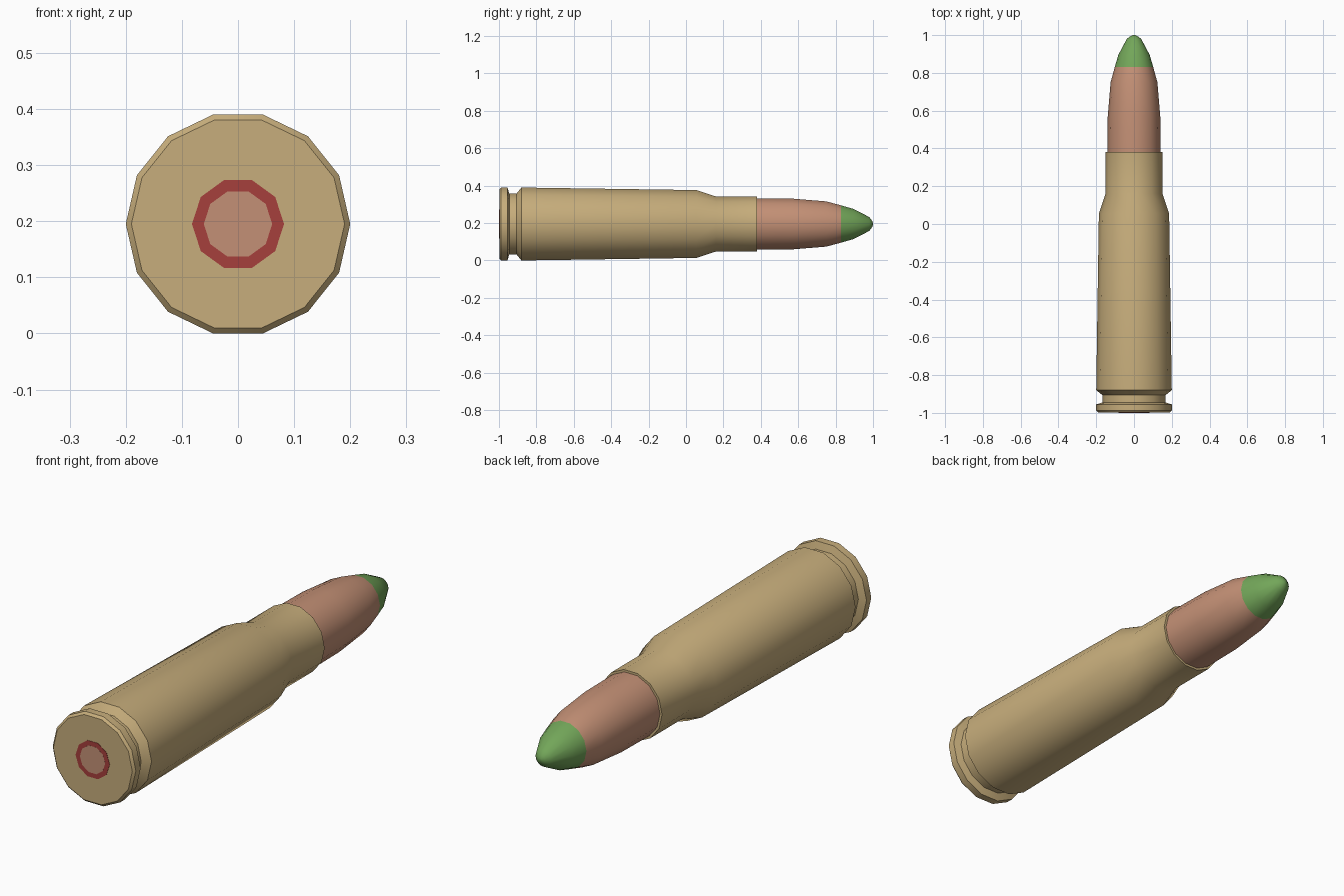
import bpy, bmesh, math

if "Cube" in bpy.data.objects:
    bpy.data.objects.remove(bpy.data.objects["Cube"])

AXIS_Z = 0.2 * math.sin(math.radians(540 / 7))  # half height of the 14-sided rim


def material(name, rgb):
    m = bpy.data.materials.new(name)
    m.diffuse_color = (*rgb, 1)
    m.use_nodes = True
    m.node_tree.nodes["Principled BSDF"].inputs["Base Color"].default_value = m.diffuse_color
    return m


brass = material("brass", (0.57, 0.42, 0.20))
copper = material("copper", (0.55, 0.28, 0.18))
green = material("green_paint", (0.17, 0.38, 0.10))
red = material("red_sealant", (0.38, 0.05, 0.045))


def revolve(name, profile, sides, mat, cap_start=False, cap_end=False):
    """Sweep (y, radius) points around the lengthwise axis."""
    bm = bmesh.new()
    rings = []
    for y, r in profile:
        rings.append([bm.verts.new((r * math.cos(2 * math.pi * i / sides), y,
                                    AXIS_Z + r * math.sin(2 * math.pi * i / sides)))
                      for i in range(sides)])
    for a, b in zip(rings, rings[1:]):
        for i in range(sides):
            j = (i + 1) % sides
            bm.faces.new((a[i], b[i], b[j], a[j]))
    if cap_start:
        bm.faces.new(rings[0])
    if cap_end:
        bm.faces.new(rings[-1][::-1])
    me = bpy.data.meshes.new(name)
    bm.to_mesh(me)
    bm.free()
    me.materials.append(mat)
    ob = bpy.data.objects.new(name, me)
    bpy.context.collection.objects.link(ob)
    bpy.ops.object.select_all(action='DESELECT')
    ob.select_set(True)
    bpy.context.view_layer.objects.active = ob
    bpy.ops.object.shade_smooth_by_angle(angle=math.radians(30))
    return ob


# Case: rim, extractor groove, tapered body, shoulder, neck and mouth lip
revolve("case", [(-0.998, 0.19), (-0.988, 0.2), (-0.955, 0.2), (-0.945, 0.168),
                 (-0.905, 0.168), (-0.88, 0.2), (0.055, 0.186), (0.16, 0.151),
                 (0.38, 0.151), (0.38, 0.141)], 14, brass, cap_start=True)

# Bullet jacket and painted tip
revolve("bullet_jacket", [(0.37, 0.141), (0.57, 0.139), (0.75, 0.124), (0.83, 0.102)],
        14, copper)
revolve("bullet_tip", [(0.83, 0.102), (0.895, 0.083), (0.98, 0.038), (0.995, 0.018),
                       (1.0, 0.005)], 14, green, cap_end=True)

# Primer disc with its sealant ring on the base
revolve("primer_ring", [(-0.9995, 0.061), (-0.9995, 0.082), (-0.997, 0.082)], 10, red)
revolve("primer", [(-1.0, 0.061), (-0.997, 0.061)], 10, copper, cap_start=True)
